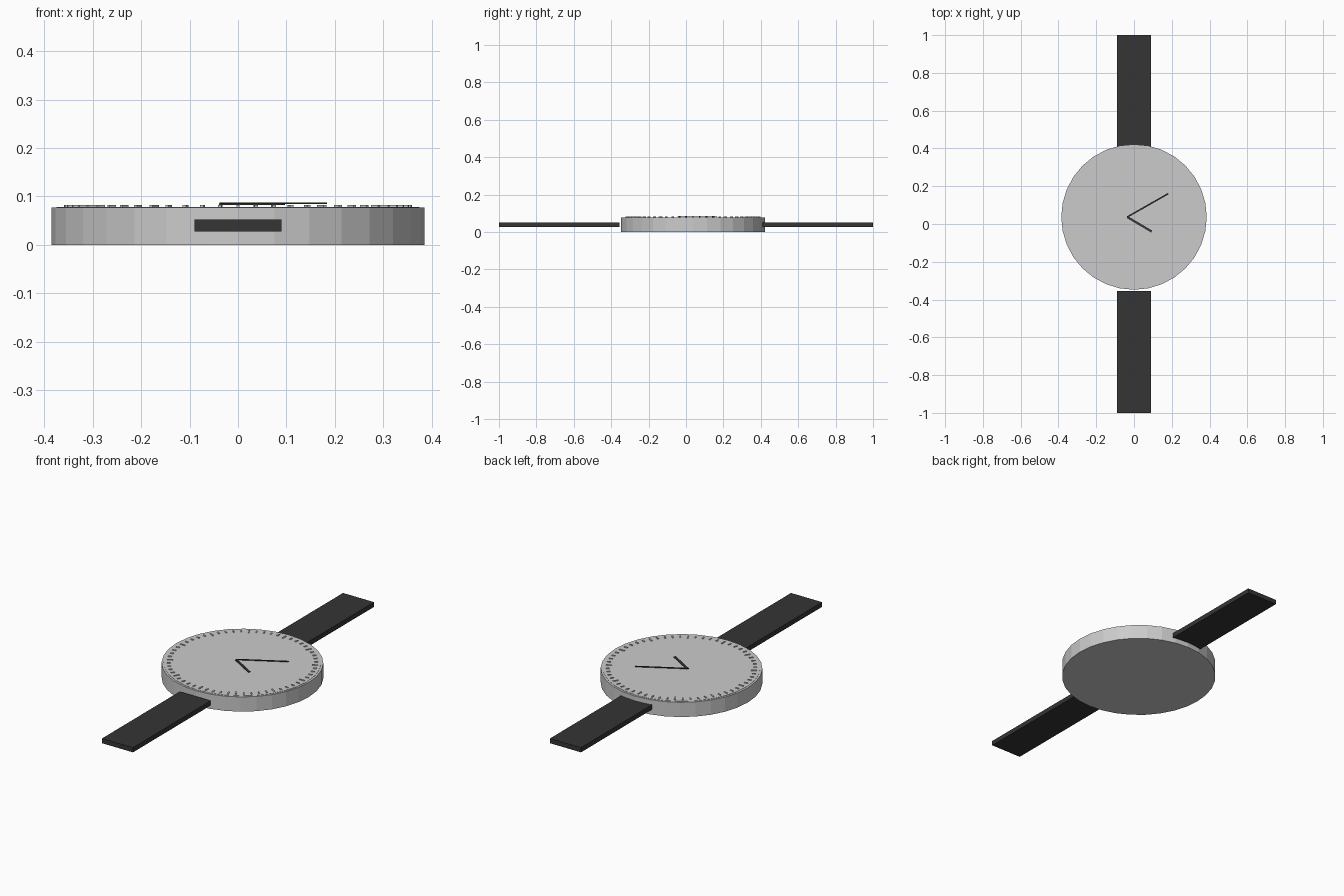
import bpy, math
from mathutils import Matrix

if "Cube" in bpy.data.objects:
    bpy.data.objects.remove(bpy.data.objects["Cube"])

CY = 0.037          # case centre along y
HUB = (-0.036, CY)  # where the hands meet


def material(name, v):
    m = bpy.data.materials.new(name)
    m.diffuse_color = (v, v, v, 1)
    m.use_nodes = True
    m.node_tree.nodes["Principled BSDF"].inputs["Base Color"].default_value = m.diffuse_color
    return m


dark = material("dark", 0.035)


def box(name, x, y, z, sx, sy, sz, rot=0, mat=None):
    bpy.ops.mesh.primitive_cube_add(size=1)
    ob = bpy.context.object
    ob.name = name
    ob.data.transform(Matrix.Translation((x, y, z)) @ Matrix.Rotation(rot, 4, 'Z')
                      @ Matrix.Diagonal((sx, sy, sz, 1)))
    if mat:
        ob.data.materials.append(mat)
    return ob


def disc(name, radius, z0, z1, sides):
    bpy.ops.mesh.primitive_cylinder_add(vertices=sides, radius=radius, depth=z1 - z0,
                                        location=(0, CY, (z0 + z1) / 2))
    bpy.context.object.name = name
    return bpy.context.object


# Case and dial
disc("case", 0.385, 0, 0.077, 32)
disc("dial", 0.375, 0.07, 0.0785, 32)

# Sixty minute marks, joined into one object
marks = []
for i in range(60):
    a = math.radians(6 * i)
    length = 0.028 if i % 5 == 0 else 0.018
    r = 0.36 - length / 2
    marks.append(box("minute_marks", r * math.cos(a), CY + r * math.sin(a), 0.08,
                     length, 0.007, 0.004, a))
bpy.ops.object.select_all(action='DESELECT')
for m in marks:
    m.select_set(True)
bpy.context.view_layer.objects.active = marks[0]
bpy.ops.object.join()
marks[0].name = "minute_marks"


# Hands
def hand(name, tip, width, z):
    dx, dy = tip[0] - HUB[0], tip[1] - HUB[1]
    box(name, HUB[0] + dx / 2, HUB[1] + dy / 2, z, math.hypot(dx, dy), width, 0.003,
        math.atan2(dy, dx), dark)


hand("minute_hand", (0.182, 0.161), 0.008, 0.0855)
hand("hour_hand", (0.094, -0.04), 0.012, 0.0835)

# Straps, mirrored front to back
strap = box("straps", 0, -0.6775, 0.0395, 0.18, 0.645, 0.025, 0, dark)
mirror = strap.modifiers.new("mirror", 'MIRROR')
mirror.use_axis = (False, True, False)
